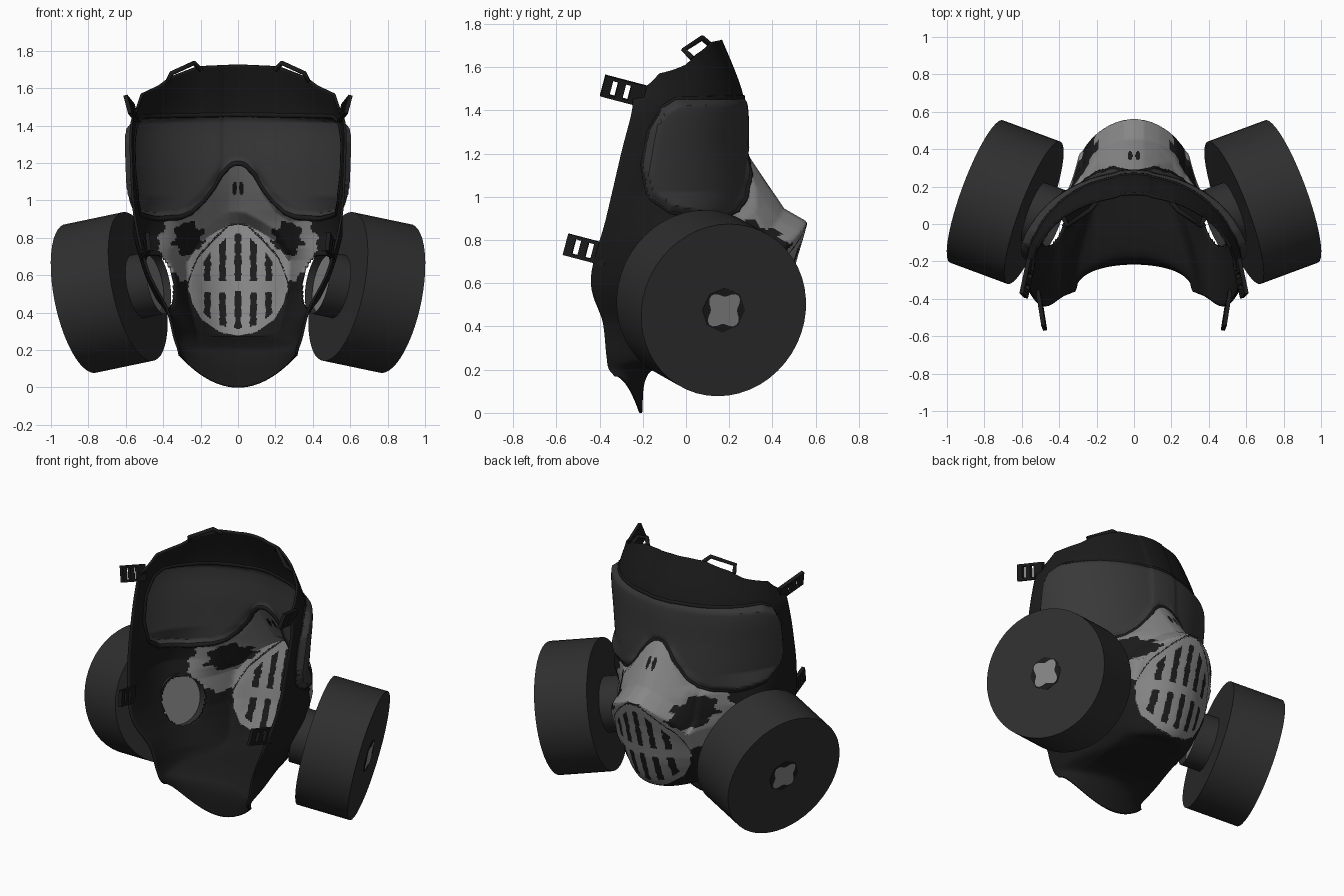
import bpy, bmesh, math
from mathutils import Vector, Matrix

cube = bpy.data.objects.get("Cube")
if cube:
    bpy.data.objects.remove(cube, do_unlink=True)


def material(name, r, g, b):
    m = bpy.data.materials.new(name)
    m.use_nodes = True
    m.diffuse_color = (r, g, b, 1)
    m.node_tree.nodes["Principled BSDF"].inputs["Base Color"].default_value = (r, g, b, 1)
    return m


RUBBER = material("black rubber", .011, .011, .011)
LENS = material("lens grey", .04, .04, .04)
FILTER = material("filter grey", .028, .028, .028)
PAINT = material("light grey paint", .24, .24, .245)


def finish(name, bm, mats, smooth=True):
    mesh = bpy.data.meshes.new(name)
    bm.to_mesh(mesh)
    bm.free()
    ob = bpy.data.objects.new(name, mesh)
    bpy.context.collection.objects.link(ob)
    for m in mats:
        mesh.materials.append(m)
    if smooth:
        bpy.ops.object.select_all(action='DESELECT')
        ob.select_set(True)
        bpy.context.view_layer.objects.active = ob
        bpy.ops.object.shade_smooth_by_angle(angle=math.radians(40))
    return ob


def lerp(keys, x):
    if x <= keys[0][0]:
        return keys[0][1]
    for (a, p), (b, q) in zip(keys, keys[1:]):
        if x <= b:
            return p + (q - p) * (x - a) / (b - a)
    return keys[-1][1]


# Shell rows, forehead to neck flap: centre z, centre y, edge x, edge y, edge z
ROWS = [(1.725, .15, .54, -.25, 1.49), (1.46, .25, .57, -.25, 1.40),
        (1.2, .265, .57, -.30, 1.2), (.9, .28, .55, -.37, .9),
        (.6, .26, .48, -.44, .62), (.3, .23, .38, -.39, .42),
        (.26, .12, .34, -.37, .27), (.2, -.165, .32, -.36, .21),
        (0, -.21, .31, -.33, .17)]
STEPS = [18, 20, 30, 38, 38, 14, 12, 10]
# Muzzle depth and half width by height
DEPTH = [(.2, 0), (.27, .14), (.5, .2), (.73, .24), (.88, .275), (.94, .17), (1.05, .10), (1.2, .01)]
WIDTH = [(.27, .22), (.5, .28), (.73, .29), (.89, .28), (.95, .2), (1.05, .13), (1.2, .08)]
# Stepped forehead edge, as share of the drop by sine of the angle
BROW = [(0, 0), (.4, .04), (.667, .28), (.78, .48), (.95, .66), (1, 1)]
# Fullness of the cheeks by row
CHEEK = [(2.6, 0), (3.3, 1), (4.6, 1), (5.4, 0)]
# Visor edges by angle around the face, grille edges by x
V_LOW = [(0, 1.2), (4, 1.19), (9, 1.14), (14, 1.06), (20, .99), (27, .935), (34, .91),
         (48, .9), (65, .93), (74, 1.0), (79, 1.15)]
V_TOP = [(0, 1.46), (66, 1.45), (74, 1.41), (79, 1.3)]
G_LOW = [(0, .27), (.1, .29), (.2, .36), (.25, .45), (.27, .53)]
G_TOP = [(0, .87), (.05, .86), (.13, .79), (.22, .69), (.25, .62), (.27, .54)]


def row(v):
    i = min(int(v), len(ROWS) - 2)
    f = v - i
    a, b, c, d = (ROWS[max(0, min(len(ROWS) - 1, i + k))] for k in (-1, 0, 1, 2))
    return [q + .5 * f * (r - p + f * (2 * p - 5 * q + 4 * r - s + f * (3 * (q - r) + s - p)))
            for p, q, r, s in zip(a, b, c, d)]


def visor_depth(t, z):
    t = abs(t)
    return min(z - lerp(V_LOW, t), lerp(V_TOP, t) - z, (79 - t) * .01)


def surface(v, t):
    zc, yc, xs, ys, zs = row(v)
    sn, cs = math.sin(math.radians(t)), math.cos(math.radians(t))
    drop = abs(sn) ** lerp([(5, 3), (7, 2)], v)
    if v < 1:
        drop += (lerp(BROW, abs(sn)) - drop) * (1 - v)
    full = lerp(CHEEK, v) * math.sin(math.pi * max(0, abs(t) - 28) / 62) ** 2
    x, y, z = xs * sn * (1 + .14 * full), ys + (yc - ys) * cs + .05 * full, zc + (zs - zc) * drop
    # Muzzle, whose ridge follows the upper grille edge
    s = abs(x) / lerp(WIDTH, z)
    g = 1 - .2 * s * s if s < 1 else .8 * max(0, 1 - (s - 1) / .8) ** 4
    shift = .6 * (.87 - lerp(G_TOP, abs(x))) * lerp([(.3, 0), (.5, 1)], z)
    y += lerp(DEPTH, z + shift) * g
    push = (.012 + .035 * sn * sn) * max(0, min(1, visor_depth(t, z) / .03))
    return Vector((x + push * sn, y + push * cs, z))


def on_shell(z, angle):
    # Find the shell point at a height, with the angle given per row
    lo, hi = 0, 7
    for _ in range(24):
        mid = (lo + hi) / 2
        if surface(mid, angle(mid)).z > z:
            lo = mid
        else:
            hi = mid
    return surface(lo, angle(lo))


def at_x(x, z):
    return on_shell(z, lambda v: math.degrees(math.asin(max(-1, min(1, x / row(v)[2])))))


# Filter axis for the +x side
INNER = Vector((.535, .06, .54))
AXIS = Vector((.31, .115, -.065)).normalized()


def in_port(p):
    rel = Vector((abs(p.x), p.y, p.z)) - INNER
    return (rel - AXIS * rel.dot(AXIS)).length < .15 and p.y < .25


def paint(p, t):
    x, z = abs(p.x), p.z
    wob = .012 * math.sin(z * 90 + x * 40) + .01 * math.sin(x * 130 - z * 35)
    if visor_depth(t, z) > 0:
        return 1
    low, top = lerp(G_LOW, x), lerp(G_TOP, x)
    if x < .27 and low < z < top:
        # Grille slots in two rows
        off = abs((x + .042) % .084 - .042 + wob * .15)
        slot = x < .21 and off < .018 and (.57 < z < top - .05 or low + .04 < z < .51)
        return 0 if slot else 2
    if x < .28 and low - .015 < z < top + .01:
        return 0
    if ((x - .02) / .013) ** 2 + ((z - 1.07) / .035) ** 2 < 1:
        return 0
    # Dark ragged eye patches on the painted cheeks
    if ((x - .27) / .08) ** 2 + ((z - .795) / .09) ** 2 < 1 + 22 * wob:
        return 0
    cheek = (x / .43) ** 2 + ((z - .76) / .26) ** 2 < 1 + 4 * wob
    nose = z > .85 and x < lerp(WIDTH, z) + .1
    return 2 if (cheek or nose) and z < 1.2 and p.y > .05 else 0


# Face shell with lens, paint and grille colours, open at the filter ports
bm = bmesh.new()
HALF = 100
angles = []
for j in range(-HALF, HALF + 1):
    s = abs(j) / HALF
    angles.append(math.copysign(90 * (.55 * s + .45 * s * s), j))
levels = [i + k / n for i, n in enumerate(STEPS) for k in range(n)] + [len(STEPS)]
grid = [[bm.verts.new(surface(v, t)) for t in angles] for v in levels]
for i in range(len(levels) - 1):
    for j in range(2 * HALF):
        quad = (grid[i][j], grid[i][j + 1], grid[i + 1][j + 1], grid[i + 1][j])
        mid = sum((v.co for v in quad), Vector()) / 4
        if not in_port(mid):
            bm.faces.new(quad).material_index = paint(mid, (angles[j] + angles[j + 1]) / 2)
bmesh.ops.delete(bm, geom=[v for v in bm.verts if not v.link_faces], context='VERTS')
bmesh.ops.recalc_face_normals(bm, faces=bm.faces)
shell = finish("face_shell", bm, [RUBBER, LENS, PAINT])
solid = shell.modifiers.new("thickness", 'SOLIDIFY')
solid.thickness = .014
solid.offset = 0


def tube(name, pts, radius, mat, closed=False):
    cu = bpy.data.curves.new(name, 'CURVE')
    cu.dimensions = '3D'
    cu.bevel_depth = radius
    cu.bevel_resolution = 1
    cu.use_fill_caps = True
    sp = cu.splines.new('POLY')
    sp.points.add(len(pts) - 1)
    for q, p in zip(sp.points, pts):
        q.co = (*p, 1)
    sp.use_cyclic_u = closed
    cu.materials.append(mat)
    ob = bpy.data.objects.new(name, cu)
    bpy.context.collection.objects.link(ob)


# Visor frame and grille rim
rim = [(t, lerp(V_TOP, abs(t))) for t in range(-79, 80, 2)]
rim += [(t, lerp(V_LOW, abs(t))) for t in range(79, -80, -2)]
tube("visor_frame", [on_shell(z, lambda v, t=t: t) for t, z in rim], .015, RUBBER, True)
xs = [i * .27 / 16 for i in range(-16, 17)]
rim = [(x, lerp(G_TOP, abs(x))) for x in xs] + [(x, lerp(G_LOW, abs(x))) for x in reversed(xs)]
tube("grille_rim", [at_x(x, z) for x, z in rim], .008, RUBBER, True)


def frustum(name, side, s0, s1, r0, r1, mat, caps=True, sides=48):
    axis = Vector((AXIS.x * side, AXIS.y, AXIS.z))
    mid = Vector((INNER.x * side, INNER.y, INNER.z)) + axis * (s0 + s1) / 2
    m = Matrix.Translation(mid) @ axis.to_track_quat('Z', 'Y').to_matrix().to_4x4()
    bm = bmesh.new()
    bmesh.ops.create_cone(bm, cap_ends=caps, segments=sides, radius1=r0, radius2=r1,
                          depth=s1 - s0, matrix=m)
    finish(name, bm, [mat])
    return m


def buckle(name, start, along, width, mat):
    # Ladder of two rails and three bars
    out = along.cross(width).normalized()
    frame = Matrix((along.normalized(), width.normalized(), out)).transposed().to_4x4()
    frame.translation = start
    bm = bmesh.new()
    bars = [(.1, s * .043, .2, .016) for s in (-1, 1)]
    bars += [(c, 0, w, .1) for c, w in ((.035, .07), (.115, .036), (.18, .04))]
    for cx, cy, lx, ly in bars:
        m = frame @ Matrix.Translation((cx, cy, 0)) @ Matrix.Diagonal((lx, ly, .022, 1))
        bmesh.ops.create_cube(bm, size=1, matrix=m)
    finish(name, bm, [mat], False)


for side, tag in ((1, "left"), (-1, "right")):
    # Filter canister, hub, inner valve disc and centre cap
    frustum(tag + "_filter", side, 0, .334, .406, .406, FILTER)
    frustum(tag + "_filter_hub", side, -.12, .01, .172, .172, FILTER, False)
    frustum(tag + "_valve_disc", side, -.085, -.08, .155, .155, PAINT)
    m = frustum(tag + "_cap_recess", side, .333, .337, .105, .105, RUBBER, True, 8)
    bm = bmesh.new()
    ring = []
    for k in range(32):
        a = math.tau * k / 32
        r = .08 + .016 * math.cos(4 * a - math.pi)
        ring.append(bm.verts.new(m @ Vector((r * math.cos(a), r * math.sin(a), .004))))
    bm.faces.new(ring)
    finish(tag + "_cap_cross", bm, [PAINT], False)
    # Strap loops and buckles
    loop = [(.2, .115, 1.70), (.235, .075, 1.735), (.355, -.01, 1.68), (.375, .03, 1.64)]
    tube(tag + "_top_loop", [(x * side, y, z) for x, y, z in loop], .013, RUBBER)
    buckle(tag + "_upper_buckle", Vector((.55 * side, -.195, 1.465)),
           Vector((.04 * side, -.19, .05)), Vector((.05 * side, .05, .19)), RUBBER)
    buckle(tag + "_lower_buckle", Vector((.51 * side, -.365, .73)),
           Vector((-.03 * side, -.19, .05)), Vector((.02 * side, .05, .19)), RUBBER)
